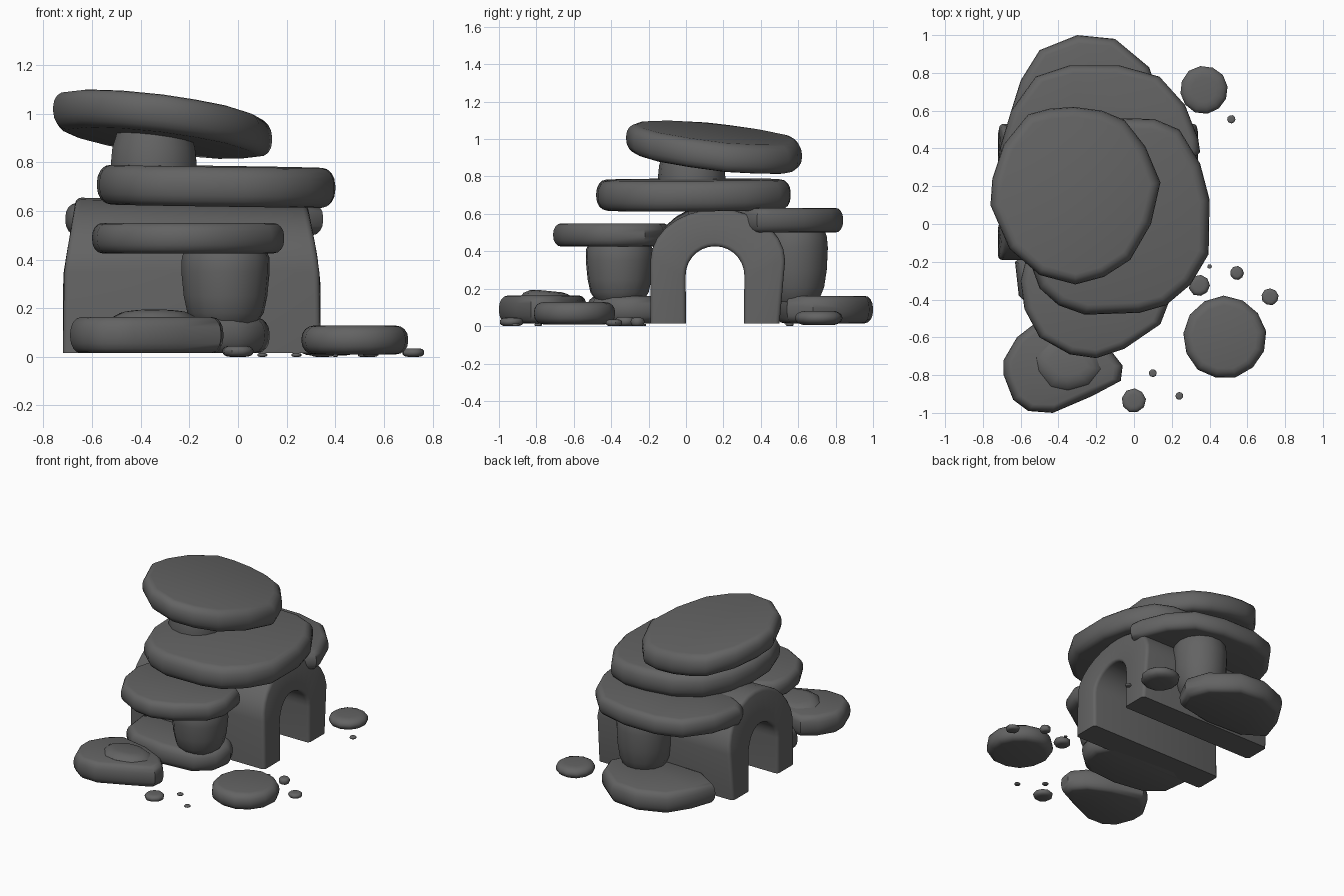
import bpy, bmesh, math, random
from mathutils import Vector

if "Cube" in bpy.data.objects:
    bpy.data.objects.remove(bpy.data.objects["Cube"])

random.seed(4)
stone = bpy.data.materials.new("dark_grey_stone")
stone.diffuse_color = (0.125, 0.125, 0.125, 1)
stone.use_nodes = True
stone.node_tree.nodes["Principled BSDF"].inputs["Base Color"].default_value = stone.diffuse_color


def finish(bm, name):
    bmesh.ops.recalc_face_normals(bm, faces=bm.faces)
    me = bpy.data.meshes.new(name)
    bm.to_mesh(me)
    bm.free()
    ob = bpy.data.objects.new(name, me)
    bpy.context.collection.objects.link(ob)
    me.materials.append(stone)
    bpy.ops.object.select_all(action='DESELECT')
    ob.select_set(True)
    bpy.context.view_layer.objects.active = ob
    bpy.ops.object.shade_smooth_by_angle(angle=math.radians(42))
    return ob


def loft(name, outline, profile, tilt=(0, 0)):
    """Stack inset copies of an outline; profile = (height, inset) pairs."""
    bm = bmesh.new()
    pts = [Vector(p) for p in outline]
    lo = Vector((min(p.x for p in pts), min(p.y for p in pts)))
    hi = Vector((max(p.x for p in pts), max(p.y for p in pts)))
    c = (lo + hi) / 2
    rings = []
    for z, inset in profile:
        ring = []
        for p in pts:
            q = p - (p - c).normalized() * inset
            d = q - c
            ring.append(bm.verts.new((q.x, q.y, z + tilt[0] * d.x + tilt[1] * d.y)))
        rings.append(ring)
    n = len(pts)
    for a, b in zip(rings, rings[1:]):
        for i in range(n):
            bm.faces.new((a[i], a[(i + 1) % n], b[(i + 1) % n], b[i]))
    bm.faces.new(rings[0])
    bm.faces.new(rings[-1])
    return finish(bm, name)


def slab(name, outline, z0, z1, r=None, tilt=(0, 0)):
    """Flat stone with rounded rim."""
    rz = 0.44 * (z1 - z0)
    r = r or rz * 0.8
    q = [math.radians(a) for a in (0, 22.5, 45, 67.5, 90)]
    low = [(z0 + rz * (1 - math.cos(a)), r * (1 - math.sin(a))) for a in q]
    high = [(z1 - rz * (1 - math.sin(a)), r * (1 - math.cos(a))) for a in q]
    return loft(name, outline, low + high, tilt)


def disc(x, y, r, n=10, wob=0.03):
    k = random.random()
    out = []
    for i in range(n):
        a = math.tau * (i + k) / n
        s = r * (1 + random.uniform(-wob, wob))
        out.append((x + s * math.cos(a), y + s * math.sin(a)))
    return out


# Tunnel arch running along x, ends lean in towards the top
N = 14
outer, inner = [(-0.19, 0.015)], [(0.0, 0.015)]
for i in range(N + 1):
    a = math.pi * (1 - i / N)
    outer.append((0.17 + 0.36 * math.cos(a), 0.35 + 0.275 * math.sin(a)))
    inner.append((0.155 + 0.157 * math.cos(a), 0.27 + 0.157 * math.sin(a)))
outer.append((0.50, 0.015))
inner.append((0.31, 0.015))
bm = bmesh.new()


def arch_ring(pts, side):
    vs = []
    for y, z in pts:
        lean = 0.055 * (max(0, z - 0.28) / 0.345) ** 1.4
        x = -0.72 + lean if side < 0 else 0.34 - lean
        dz = 0.03 * max(0, (z - 0.45) / 0.175) if side < 0 else 0
        vs.append(bm.verts.new((x, y, z + dz)))
    return vs


oa, ob_ = arch_ring(outer, -1), arch_ring(outer, 1)
ia, ib = arch_ring(inner, -1), arch_ring(inner, 1)
for a, b in ((oa, ob_), (ob_, ib), (ib, ia), (ia, oa)):
    for i in range(len(a) - 1):
        bm.faces.new((a[i], a[i + 1], b[i + 1], b[i]))
for k in (0, -1):
    bm.faces.new((oa[k], ob_[k], ib[k], ia[k]))
bmesh.ops.recalc_face_normals(bm, faces=bm.faces)
rim = [e for e in bm.edges if e.calc_face_angle(0) > math.radians(50)
       and max(v.co.z for v in e.verts) > 0.05]
bmesh.ops.bevel(bm, geom=rim, offset=0.022, segments=3, profile=0.5, affect='EDGES')
finish(bm, "tunnel_arch")

# Large stacked slabs
slab("top_slab", [(-.32, .62), (-.17, .60), (-.05, .55), (.06, .41), (.14, .22),
     (.09, 0), (-.02, -.19), (-.16, -.28), (-.31, -.32), (-.5, -.27), (-.66, -.13),
     (-.76, .1), (-.75, .24), (-.69, .42), (-.56, .58), (-.45, .61)],
     0.88, 1.035, 0.055, (-0.125, -0.105))
slab("roof_slab", [(-.5, -.34), (-.4, -.43), (-.26, -.48), (.03, -.47), (.17, -.43),
     (.3, -.32), (.395, -.16), (.4, .13), (.35, .32), (.24, .5), (.11, .555),
     (-.05, .56), (-.26, .53), (-.43, .43), (-.54, .25), (-.58, .05), (-.57, -.15)],
     0.62, 0.783, 0.055, (-0.015, 0.005))
slab("front_ledge", [(-.6, -.3), (-.58, -.45), (-.5, -.6), (-.34, -.69), (-.2, -.71),
     (-.05, -.66), (.14, -.53), (.19, -.4), (.17, -.22), (.05, -.12), (-.2, -.08),
     (-.45, -.1), (-.57, -.18)], 0.425, 0.55)
slab("back_ledge", [(-.71, .4), (-.65, .6), (-.52, .78), (-.34, .84), (-.08, .84),
     (.135, .78), (.27, .63), (.34, .45), (.35, .38), (.25, .29), (0, .25), (-.3, .24),
     (-.58, .27), (-.68, .33)], 0.50, 0.632)

# Ground slabs
slab("front_base", [(-.63, -.2), (-.61, -.38), (-.5, -.48), (-.25, -.53), (0, -.5),
     (.11, -.4), (.13, -.27), (.07, -.15), (-.2, -.1), (-.5, -.11)], 0.015, 0.16)
slab("back_base", [(-.65, .6), (-.6, .76), (-.5, .92), (-.3, 1.0), (-.1, .98),
     (.08, .83), (.13, .68), (.06, .54), (-.2, .48), (-.5, .5)], 0.015, 0.162, 0.045)
slab("front_step", [(-.69, -.72), (-.69, -.8), (-.64, -.93), (-.56, -.99), (-.43, -1.0),
     (-.22, -.91), (-.07, -.83), (-.06, -.75), (-.13, -.66), (-.3, -.57), (-.53, -.53),
     (-.62, -.6)], 0.015, 0.163, 0.045)
loft("step_top_stone", [(-.53, -.7), (-.51, -.78), (-.44, -.86), (-.35, -.88), (-.24, -.85),
     (-.17, -.77), (-.2, -.66), (-.32, -.59), (-.45, -.6)],
     [(.1, .03), (.15, 0), (.165, .012), (.182, .045), (.188, .08)], (0, -0.1))

# Pillars and neck
loft("front_pillar", disc(-.05, -.355, .183, 14, .01),
     [(.13, .06), (.15, .045), (.18, .025), (.25, .01), (.35, 0), (.41, .002), (.45, .02)])
loft("back_pillar", disc(-.08, .58, .183, 14, .01),
     [(.13, .06), (.16, .04), (.21, .02), (.30, .006), (.42, 0), (.48, .006), (.52, .02)])
loft("top_neck", disc(-.345, .03, .18, 14, .01),
     [(.76, 0), (.80, 0), (.86, .006), (.92, .025), (.96, .04)])

# Loose round stones
slab("front_boulder", disc(.48, -.60, .22, 13, .015), 0.01, 0.128, 0.05)
slab("back_boulder", disc(.37, .71, .127, 12, .015), 0.005, 0.082, 0.06)

# Pebbles: x, y, radius, height
for i, (x, y, r, h) in enumerate([
        (0, -.935, .064, .045), (.1, -.79, .021, .015), (.24, -.91, .021, .015),
        (.345, -.325, .057, .05), (.4, -.225, .012, .012), (.545, -.26, .037, .045),
        (.72, -.385, .045, .035), (.515, .555, .022, .018)]):
    slab("pebble_%d" % (i + 1), disc(x, y, r, 9), 0.0, h, r * 0.5)
